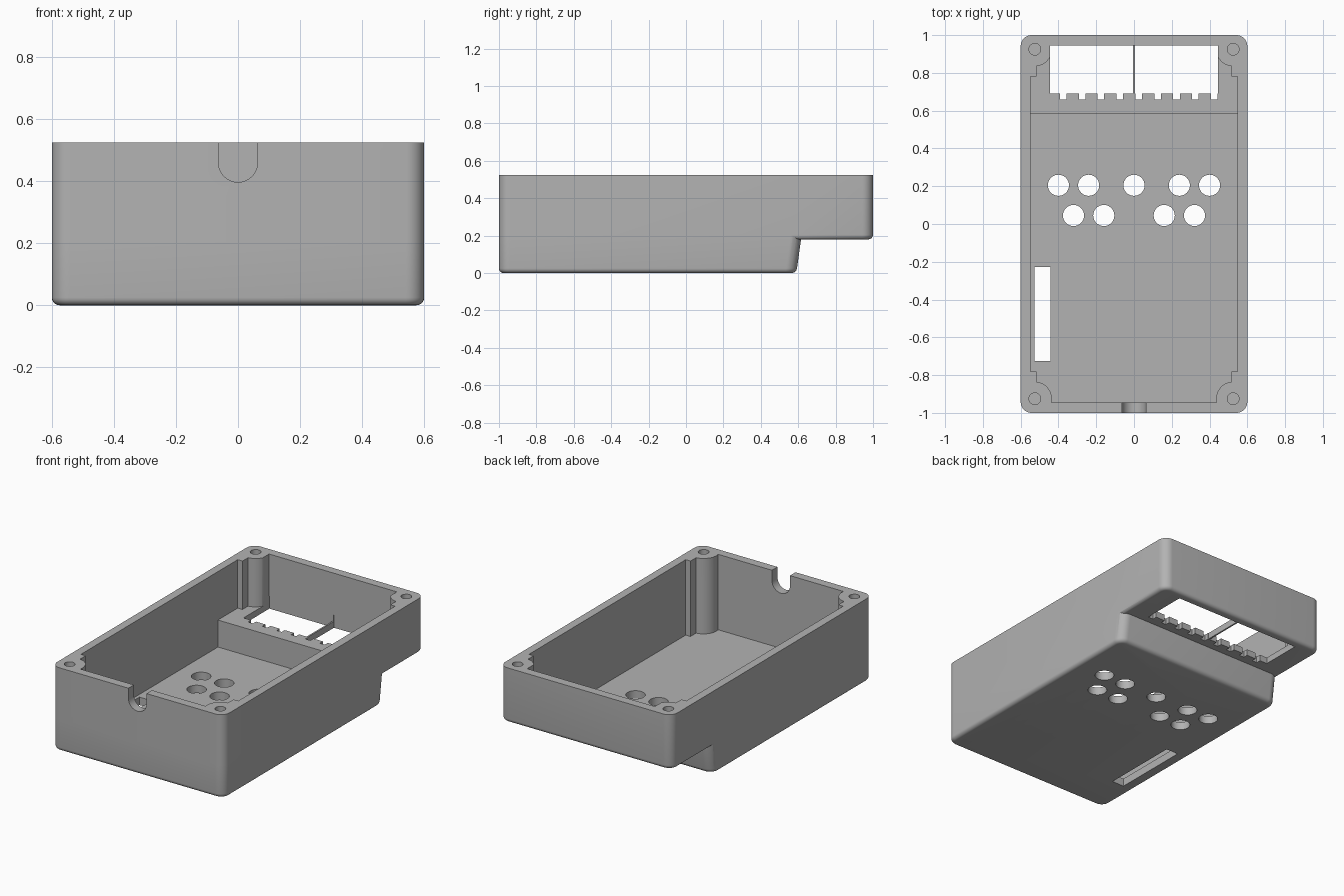
import bpy, bmesh
from math import sin, cos, pi, acos, asin
from mathutils import Vector

cube = bpy.data.objects.get("Cube")
if cube:
    bpy.data.objects.remove(cube, do_unlink=True)

TOP, STEP = 0.525, 0.18

grey = bpy.data.materials.new("grey plastic")
grey.use_nodes = True
grey.diffuse_color = (0.45, 0.45, 0.45, 1)
grey.node_tree.nodes["Principled BSDF"].inputs["Base Color"].default_value = (0.45, 0.45, 0.45, 1)


def add_object(name, bm):
    bmesh.ops.recalc_face_normals(bm, faces=bm.faces)
    mesh = bpy.data.meshes.new(name)
    bm.to_mesh(mesh)
    bm.free()
    mesh.materials.append(grey)
    obj = bpy.data.objects.new(name, mesh)
    bpy.context.collection.objects.link(obj)
    return obj


def prism(name, points, lo, hi, along_y=False):
    """Extrude an outline along z, or along y when along_y is set."""
    bm = bmesh.new()
    place = (lambda a, b, d: (a, d, b)) if along_y else (lambda a, b, d: (a, b, d))
    face = bm.faces.new([bm.verts.new(place(a, b, lo)) for a, b in points])
    out = bmesh.ops.extrude_face_region(bm, geom=[face])
    move = Vector(place(0, 0, hi - lo))
    bmesh.ops.translate(bm, vec=move, verts=[g for g in out["geom"] if isinstance(g, bmesh.types.BMVert)])
    return add_object(name, bm)


def rect(x0, x1, y0, y1):
    return [(x0, y0), (x1, y0), (x1, y1), (x0, y1)]


def arc(cx, cy, r, a0, a1, n):
    return [(cx + r * cos(a0 + (a1 - a0) * i / n), cy + r * sin(a0 + (a1 - a0) * i / n)) for i in range(n + 1)]


def shell_block(name, z0, back_low, back_high):
    """Block with rounded upright corners and a rounded underside."""
    bm = bmesh.new()
    bmesh.ops.create_cube(bm, size=2)
    for v in bm.verts:
        low = v.co.z < 0
        v.co.x *= 0.6
        if v.co.y > 0:
            v.co.y = back_low if low else back_high
        v.co.z = z0 if low else TOP
    upright = [e for e in bm.edges if abs(e.verts[0].co.z - e.verts[1].co.z) > 0.1]
    bmesh.ops.bevel(bm, geom=upright, offset=0.058, segments=8, profile=0.5, affect='EDGES')
    base = [e for e in bm.edges if all(abs(v.co.z - z0) < 1e-4 for v in e.verts)]
    bmesh.ops.bevel(bm, geom=base, offset=0.025, segments=5, profile=0.5, affect='EDGES')
    return add_object(name, bm)


def combine(target, tool, operation='DIFFERENCE'):
    mod = target.modifiers.new("cut", 'BOOLEAN')
    mod.operation, mod.solver, mod.object = operation, 'EXACT', tool
    bpy.context.view_layer.objects.active = target
    bpy.ops.object.modifier_apply(modifier=mod.name)
    bpy.data.objects.remove(tool, do_unlink=True)


# Outer shell: deep front part with a sloping end, shallow rear part
shell = shell_block("enclosure_shell", STEP, 1, 1)
combine(shell, shell_block("deep_part", 0, 0.59, 0.663), 'UNION')

# Cavity outline with a screw boss left standing in each corner
BX, BY, BR = 0.525, 0.925, 0.09
start = pi + acos(0.01 / BR)


def corner(end):
    return [(0.548, 0.78), (0.515, 0.78)] + arc(BX, BY, BR, start, end, 12)


rear = corner(pi + acos(0.08 / BR)) + [(0.445, 0.945)]
front = corner(pi - asin(0.02 / BR))
front_run = [(-x, -y) for x, y in front] + [(x, -y) for x, y in reversed(front)]
rear_run = rear + [(-x, y) for x, y in reversed(rear)]
combine(shell, prism("upper_cavity", front_run + rear_run, 0.22, 0.8))
combine(shell, prism("lower_cavity", front_run + [(0.548, 0.583), (-0.548, 0.583)], 0.05, 0.7))

# Screw holes in the bosses
for sx in (-1, 1):
    for sy in (-1, 1):
        combine(shell, prism("screw_hole", arc(sx * BX, sy * BY, 0.031, 0, 2 * pi * 23 / 24, 23), 0.26, 0.7))

# Display window in two panes, with a notched front edge
for s in (-1, 1):
    combine(shell, prism("window_pane", rect(*sorted((s * 0.005, s * 0.445)), 0.69, 0.948), 0.1, 0.26))
for k in range(9):
    x = -0.375 + 0.1 * k
    combine(shell, prism("window_notch", rect(x - 0.0175, x + 0.0175, 0.66, 0.71), 0.09, 0.3))

# Button holes in two rows, and the side slot
buttons = [(x, 0.205) for x in (-0.4, -0.24, 0, 0.24, 0.4)] + [(x, 0.045) for x in (-0.32, -0.16, 0.16, 0.32)]
for x, y in buttons:
    combine(shell, prism("button_hole", arc(x, y, 0.056, 0, 2 * pi * 31 / 32, 31), -0.1, 0.15))
combine(shell, prism("side_slot", rect(-0.527, -0.443, -0.725, -0.228), -0.1, 0.15))

# Cable notch in the front rim
notch = arc(0, 0.46, 0.063, pi, 2 * pi, 16) + [(0.063, 0.7), (-0.063, 0.7)]
combine(shell, prism("cable_notch", notch, -1.1, -0.9, along_y=True))

bpy.ops.object.select_all(action='DESELECT')
shell.select_set(True)
bpy.context.view_layer.objects.active = shell
bpy.ops.object.shade_smooth_by_angle(angle=pi / 6)
